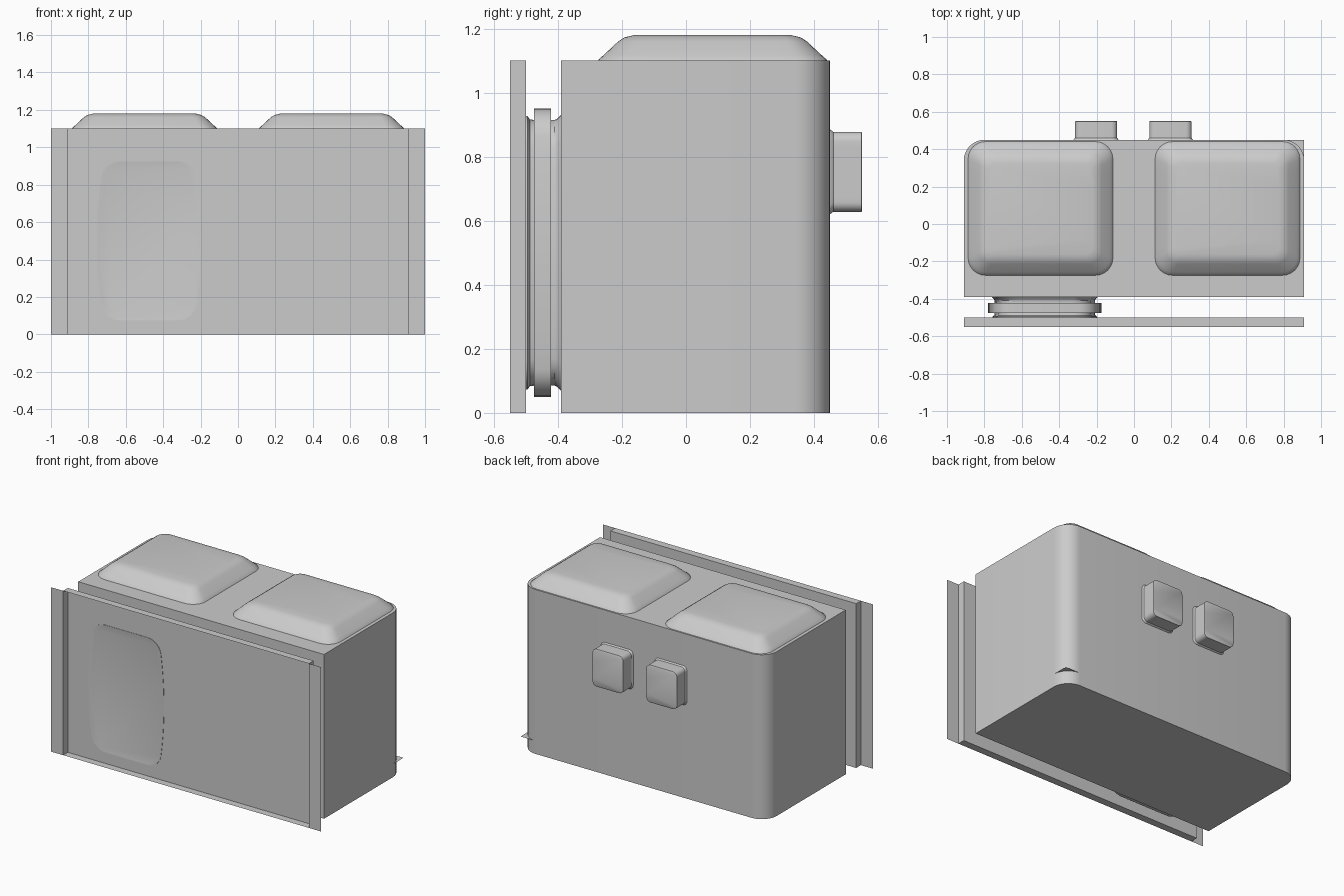
import bpy
import bmesh
from math import cos, sin, pi, radians

cube = bpy.data.objects.get("Cube")
if cube:
    bpy.data.objects.remove(cube, do_unlink=True)

GREY = (0.6, 0.6, 0.6, 1)
paint = bpy.data.materials.new("plain grey")
paint.use_nodes = True
paint.diffuse_color = GREY
paint.node_tree.nodes["Principled BSDF"].inputs["Base Color"].default_value = GREY


def finish(name, bm):
    """Turn a bmesh into a shaded object."""
    bmesh.ops.recalc_face_normals(bm, faces=bm.faces)
    mesh = bpy.data.meshes.new(name)
    bm.to_mesh(mesh)
    bm.free()
    mesh.materials.append(paint)
    mesh.shade_smooth()
    mesh.set_sharp_from_angle(angle=radians(32))
    obj = bpy.data.objects.new(name, mesh)
    bpy.context.collection.objects.link(obj)
    return obj


def outline(half_w, half_h, radius, bulge=0.0, arc=6, side=10):
    """Rounded rectangle whose left and right sides may bow outwards."""
    pts = []
    for k, (sx, sy) in enumerate(((1, 1), (-1, 1), (-1, -1), (1, -1))):
        for i in range(arc + 1):
            a = (k + i / arc) * pi / 2
            pts.append((sx * (half_w - radius) + radius * cos(a),
                        sy * (half_h - radius) + radius * sin(a)))
        if k % 2:  # extra points along the two upright sides
            x0, y0 = pts[-1]
            run = half_h - radius
            if k == 1:
                pts += [(x0, run * (1 - 2 * i / side)) for i in range(1, side)]
            else:
                pts += [(x0, run * (2 * i / side - 1)) for i in range(1, side)]
    return [(x + bulge * (x / half_w) * (1 - (y / half_h) ** 2), y) for x, y in pts]


def loft(name, rings):
    """Skin matching rings of points and cap both ends."""
    bm = bmesh.new()
    loops = [[bm.verts.new(p) for p in ring] for ring in rings]
    n = len(loops[0])
    for a, b in zip(loops, loops[1:]):
        for i in range(n):
            j = (i + 1) % n
            bm.faces.new((a[i], a[j], b[j], b[i]))
    bm.faces.new(loops[0])
    bm.faces.new(loops[-1])
    bmesh.ops.remove_doubles(bm, verts=bm.verts, dist=0.00001)
    return finish(name, bm)


# Main body with rounded rear uprights
bm = bmesh.new()
bmesh.ops.create_cube(bm, size=1)
for v in bm.verts:
    v.co = (v.co.x * 1.82, 0.03 + v.co.y * 0.84, 0.55 + v.co.z * 1.1)
rear = [e for e in bm.edges if all(v.co.y > 0 for v in e.verts)
        and abs(e.verts[0].co.z - e.verts[1].co.z) > 1]
bmesh.ops.bevel(bm, geom=rear, offset=0.11, segments=8, profile=0.5, affect='EDGES')
finish("body", bm)

# Thin corner fin low on the rear left upright
bm = bmesh.new()
bm.faces.new([bm.verts.new(p) for p in
              ((0.81, 0.45, 0.087), (0.91, 0.35, 0.087), (0.91, 0.45, 0.087))])
finish("corner_fin", bm)

# Two domed roof covers
for label, cx in (("right", -0.5), ("left", 0.5)):
    rings = []
    for inset, z in ((0, 1.095), (0.005, 1.105), (0.02, 1.118), (0.065, 1.16),
                     (0.085, 1.173), (0.115, 1.18)):
        shape = outline(0.39 - inset, 0.36 - inset, 0.095 - 0.5 * inset)
        rings.append([(cx + x, 0.083 + y, z) for x, y in shape])
    loft(label + "_roof_cover", rings)

# Two rear boxes with a flared foot
for label, cx in (("right", -0.203), ("left", 0.195)):
    rings = []
    for y, inset in ((0.445, -0.008), (0.452, -0.006), (0.46, 0),
                     (0.548, 0), (0.55, 0.003)):
        shape = outline(0.113 - inset, 0.125 - inset, 0.03)
        rings.append([(cx + x, y, 0.753 + z) for x, z in shape])
    loft(label + "_rear_box", rings)

# Doorway neck with its collar, between wall panel and body
rings = []
for y, grow in ((-0.5005, -0.012), (-0.5025, -0.004), (-0.5025, 0), (-0.495, 0),
                (-0.488, -0.01), (-0.475, -0.012), (-0.475, 0.023), (-0.422, 0.023),
                (-0.422, -0.012), (-0.41, -0.012), (-0.402, -0.008), (-0.388, 0.006)):
    shape = outline(0.245 + grow, 0.427 + grow, 0.085, bulge=0.035)
    rings.append([(-0.477 + x, y, 0.5 + z) for x, z in shape])
loft("doorway_neck", rings)

# Wall panel: shallow open tray with side flanges
bm = bmesh.new()
path = ((-1, -0.55), (-0.91, -0.55), (-0.91, -0.5), (0.91, -0.5), (0.91, -0.55), (1, -0.55))
low, high = ([bm.verts.new((x, y, z)) for x, y in path] for z in (0, 1.1))
for i in range(len(path) - 1):
    bm.faces.new((low[i], low[i + 1], high[i + 1], high[i]))
for row in (low, high):
    bm.faces.new(row[1:5])
finish("wall_panel", bm)
